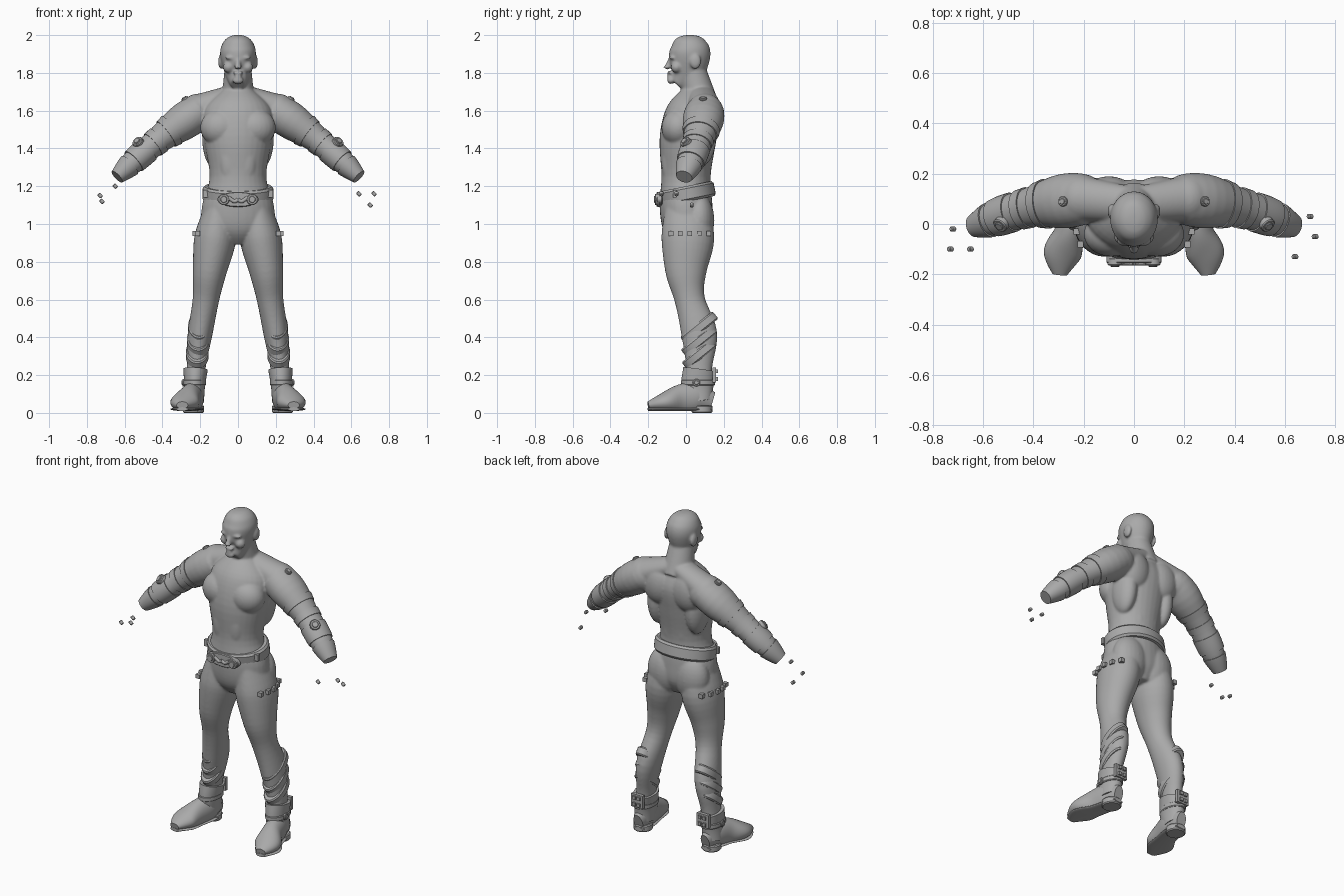
import bpy, bmesh, math
from mathutils import Matrix, Vector

default_cube = bpy.data.objects.get("Cube")
if default_cube:
    bpy.data.objects.remove(default_cube, do_unlink=True)

UP, FRONT, OUTWARD = Vector((0, 0, 1)), Vector((0, -1, 0)), Vector((1, 0, 0))

grey = bpy.data.materials.new("plain grey")
grey.use_nodes = True
grey.diffuse_color = (.4, .4, .4, 1)
shader = grey.node_tree.nodes["Principled BSDF"]
shader.inputs["Base Color"].default_value = grey.diffuse_color


def eased(rings, steps=5):
    """Smooth interpolation through rings of centre and two radii."""
    points = [Vector(ring) for ring in rings]
    slopes = [(after - before) / 2 for before, after in
              zip(points[:1] + points, points[1:] + points[-1:])]
    result = []
    for start, end, leave, arrive in zip(points, points[1:], slopes, slopes[1:]):
        for step in range(steps):
            t = step / steps
            blend = t * t * (3 - 2 * t)
            result.append(start.lerp(end, blend) + leave * t * (1 - t) ** 2
                          - arrive * t * t * (1 - t))
    return result + points[-1:]


def tube(bm, rings, sides=32, floor=0):
    """Closed loft through elliptical rings set square to the path."""
    centres = [Vector(ring[:3]) for ring in rings]
    loops = []
    for i, ring in enumerate(rings):
        before, after = centres[max(i - 1, 0)], centres[min(i + 1, len(rings) - 1)]
        along = (after - before).normalized()
        guide = UP if abs(along.y) > .8 else -FRONT
        depth = (guide - along * guide.dot(along)).normalized()
        width = depth.cross(along)
        loop = []
        for side in range(sides):
            angle = math.tau * side / sides
            point = (centres[i] + width * ring[3] * math.cos(angle)
                     + depth * ring[4] * math.sin(angle))
            point.z = max(point.z, floor)
            loop.append(bm.verts.new(point))
        loops.append(loop)
    for lower, upper in zip(loops, loops[1:]):
        for side in range(sides):
            bm.faces.new((lower[side - 1], lower[side], upper[side], upper[side - 1]))
    bm.faces.new(loops[0])
    bm.faces.new(loops[-1])


def band(bm, centre, axis, width, depth, height):
    """Short strap or disc with chamfered rims."""
    middle, normal = Vector(centre), axis.normalized() * height / 2
    rim = height / 8
    rings = [(*(middle + normal * offset), width - cut, depth - cut)
             for offset, cut in ((-1, rim), (-.7, 0), (.7, 0), (1, rim))]
    tube(bm, rings)


def disc(bm, centre, axis, radius):
    """Round stud with a raised middle."""
    band(bm, centre, axis, radius, radius, radius)
    band(bm, Vector(centre) + axis.normalized() * radius / 3, axis,
         radius * .6, radius * .6, radius * .7)


def blob(bm, centre, radii):
    shape = Matrix.Translation(centre) @ Matrix.Diagonal((*radii, 1))
    bmesh.ops.create_uvsphere(bm, u_segments=24, v_segments=16, radius=1, matrix=shape)


def box(bm, centre, size):
    shape = Matrix.Translation(centre) @ Matrix.Diagonal((*size, 1))
    bmesh.ops.create_cube(bm, size=1, matrix=shape)


def finish(name, bm, mirror=True):
    """Turn the mesh into a shaded object, mirrored when it is one of a pair."""
    bmesh.ops.recalc_face_normals(bm, faces=bm.faces)
    mesh = bpy.data.meshes.new(name)
    bm.to_mesh(mesh)
    bm.free()
    mesh.materials.append(grey)
    part = bpy.data.objects.new(name, mesh)
    bpy.context.collection.objects.link(part)
    bpy.ops.object.select_all(action='DESELECT')
    part.select_set(True)
    bpy.context.view_layer.objects.active = part
    bpy.ops.object.shade_smooth_by_angle(angle=math.radians(35))
    if mirror:
        part.modifiers.new("mirror", 'MIRROR').use_mirror_merge = False
    return part


def arm_ring(t, padding=0):
    """Ring of the arm from shoulder (0) to wrist (1)."""
    centre = Vector((.2, .1, 1.6)).lerp(Vector((.64, -.01, 1.25)), t)
    centre += (UP - FRONT) * .02 * math.sin(math.pi * t)
    radius = .093 - .058 * t * t + .008 * math.sin(3 * math.pi * t) + padding
    return (*centre, radius, radius * 1.1)


def sleeve(bm, start, end, padding=0):
    tube(bm, [arm_ring(start + (end - start) * step / 12, padding) for step in range(13)])


# Trunk, neck and head: height, depth offset, half width, half depth
body = bmesh.new()
trunk = [(.9, .02, .06, .08), (.98, .01, .18, .13), (1.1, 0, .19, .14), (1.25, 0, .15, .13),
         (1.45, .01, .18, .15), (1.6, .04, .18, .14), (1.7, .06, .09, .08)]
head = [(1.74, -.05, .04, .04), (1.8, 0, .07, .09), (1.9, .02, .095, .11),
        (1.96, .02, .08, .09), (1.99, .02, .05, .06), (2, .02, .02, .02)]
for profile in (trunk, head):
    tube(body, eased([(0, y, z, width, depth) for z, y, width, depth in profile]))
tube(body, [(0, .08, 1.64, .09, .09), (0, .03, 1.83, .07, .07)])

# Shoulder slope, arm and leg
tube(body, [(.02, .08, 1.69, .05, .07), (.2, .1, 1.61, .08, .09)])
sleeve(body, 0, 1)
leg = [(.1, 0, 1.1, .07, .11), (.12, .01, .93, .11, .14), (.15, 0, .75, .09, .11),
       (.17, .02, .6, .07, .08), (.2, .07, .42, .065, .095), (.22, .07, .25, .05, .07),
       (.23, .07, .1, .05, .06)]
tube(body, eased(leg))

# Muscles and facial features
features = {
    "shoulder": ((.21, .1, 1.59), (.1, .1, .1)),
    "chest": ((.09, -.04, 1.51), (.11, .09, .1)),
    "side of back": ((.13, .07, 1.46), (.06, .09, .16)),
    "shoulder blade": ((.1, .12, 1.57), (.1, .07, .12)),
    "seat": ((.09, .07, 1.02), (.11, .08, .14)),
    "abdomen": ((.04, -.09, 1.34), (.06, .04, .14)),
    "lower back": ((.04, .08, 1.32), (.05, .05, .15)),
    "brow": ((.035, -.07, 1.88), (.035, .02, .01)),
    "cheek": ((.05, -.05, 1.83), (.03, .03, .03)),
    "nostrils": ((0, -.1, 1.83), (.02, .02, .01)),
    "upper lip": ((0, -.085, 1.8), (.03, .015, .01)),
    "lower lip": ((0, -.085, 1.78), (.02, .015, .01)),
    "chin": ((0, -.08, 1.76), (.03, .02, .02)),
    "ear": ((.09, .05, 1.86), (.015, .03, .04)),
}
for centre, radii in features.values():
    blob(body, centre, radii)
tube(body, [(0, -.08, 1.88, .01, .01), (0, -.1, 1.83, .015, .015)])

# One continuous skin
skin = finish("body", body)
fuse = skin.modifiers.new("fuse", 'REMESH')
fuse.mode, fuse.voxel_size, fuse.use_smooth_shade = 'VOXEL', .006, True
soften = skin.modifiers.new("soften", 'SMOOTH')
soften.factor, soften.iterations = .5, 12

# Belt, low at the front, with its buckle plate
belt = bmesh.new()
band(belt, (0, .005, 1.16), UP + FRONT * .2, .187, .15, .08)
band(belt, (0, -.14, 1.13), FRONT, .11, .04, .03)
finish("belt", belt, mirror=False)

# Buckle discs, the knot between them and the side clip
buckle = bmesh.new()
disc(buckle, (.075, -.15, 1.13), FRONT, .03)
tube(buckle, eased([(.05, -.155, 1.14, .01, .01), (.02, -.155, 1.12, .01, .01),
                    (0, -.155, 1.13, .01, .01)]))
box(buckle, (.17, -.06, 1.16), (.03, .02, .04))
finish("buckle_discs", buckle)

# Row of studs round the outer thigh
studs = bmesh.new()
for step in range(5):
    y = -.08 + .05 * step
    box(studs, (.12 + .11 * math.cos(y / .14), y, .95), (.025, .025, .025))
finish("thigh_studs", studs)

# Diagonal straps on the outer calf
straps = bmesh.new()
for step in range(3):
    band(straps, (.216 - .006 * step, .07, .31 + .07 * step), UP + FRONT * .8,
         .06, .1 + .005 * step, .05)
finish("calf_straps", straps)

# Arm straps, bracer and cuff
guards = bmesh.new()
for start, end in ((.34, .41), (.5, .57), (.64, .8), (.85, 1)):
    sleeve(guards, start, end, padding=.005)
finish("arm_guards", guards)

# Discs on the forearm and shoulder
discs = bmesh.new()
facing = Vector((.5, -.6, .6)).normalized()
disc(discs, Vector(arm_ring(.66)[:3]) + facing * .073, facing, .03)
disc(discs, (.28, .09, 1.66), UP + OUTWARD * .6, .02)
finish("arm_discs", discs)

# Boot: foot from heel to toe, then the shaft
boot = bmesh.new()
foot = [(.23, .14, .06, .03, .05), (.235, .06, .08, .055, .08), (.255, -.03, .07, .06, .08),
        (.285, -.12, .055, .075, .05), (.295, -.2, .04, .03, .02)]
tube(boot, eased(foot), floor=.015)
tube(boot, eased([(.235, .07, .06, .055, .07), (.23, .06, .14, .055, .085),
                  (.225, .07, .23, .065, .085)]))
finish("boot", boot)

# Sole follows the foot outline, with a heel block
sole = bmesh.new()
tube(sole, eased([(x, y, .02, width, .01) for x, y, z, width, height in foot]), floor=.01)
band(sole, (.235, .085, .02), UP, .055, .055, .04)
finish("boot_sole", sole)

# Ankle strap, side disc and studded back plate
fittings = bmesh.new()
band(fittings, (.23, .063, .16), UP, .061, .09, .03)
disc(fittings, (.285, .055, .16), OUTWARD, .02)
box(fittings, (.225, .15, .2), (.08, .02, .08))
for x in (.21, .24):
    for z in (.18, .22):
        box(fittings, (x, .16, z), (.02, .02, .02))
finish("boot_fittings", fittings)

# Loose finger pieces beyond the wrists
fingers = bmesh.new()
for centre in ((-.65, -.1, 1.2), (-.73, -.1, 1.15), (-.72, -.02, 1.12),
               (.64, -.13, 1.16), (.72, -.05, 1.16), (.7, .03, 1.1)):
    band(fingers, centre, OUTWARD - UP, .01, .01, .025)
finish("finger_pieces", fingers, mirror=False)
